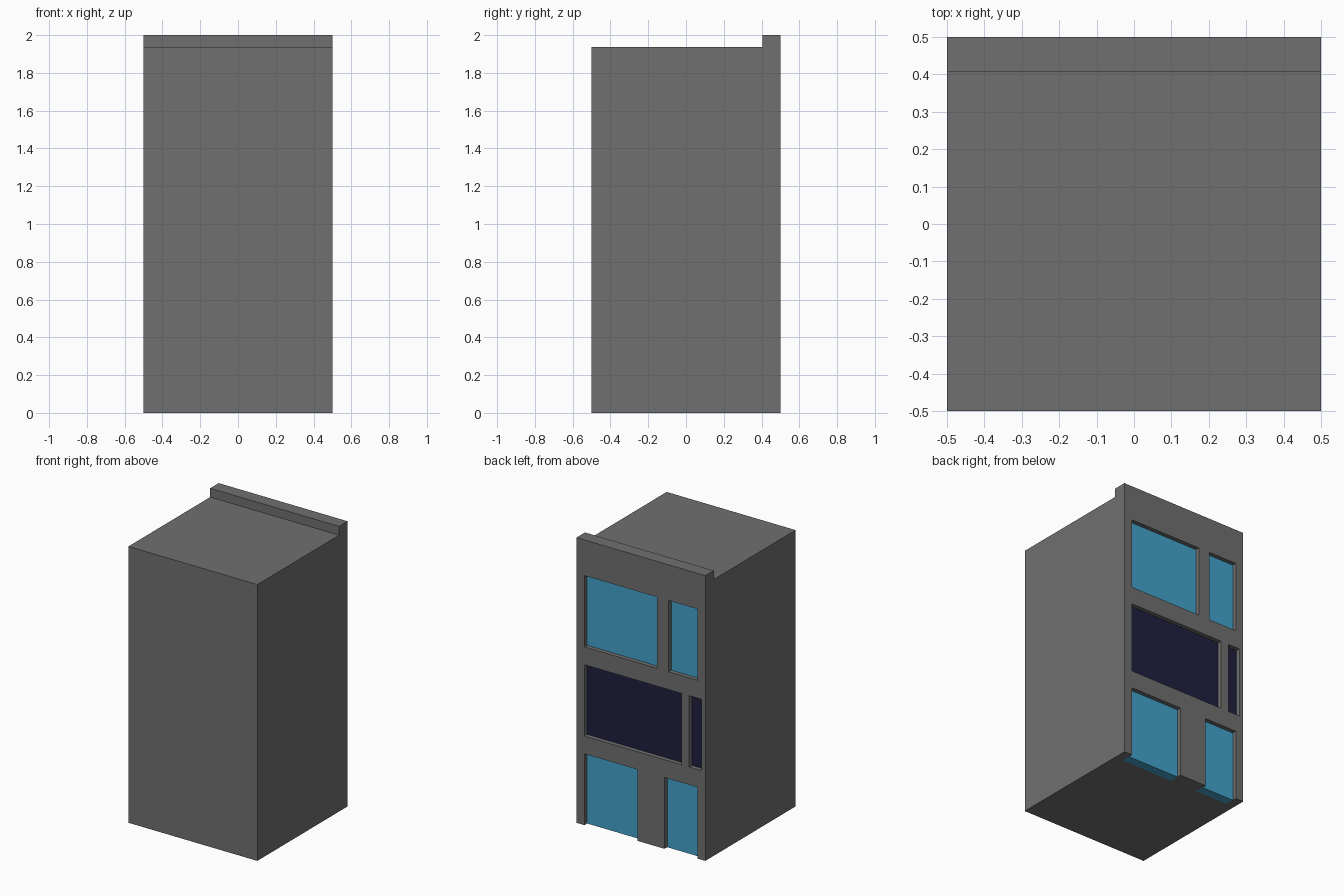
import bpy, bmesh

if "Cube" in bpy.data.objects:
    bpy.data.objects.remove(bpy.data.objects["Cube"])

def material(name, rgb):
    m = bpy.data.materials.new(name)
    m.diffuse_color = (*rgb, 1)
    m.use_nodes = True
    m.node_tree.nodes["Principled BSDF"].inputs["Base Color"].default_value = m.diffuse_color
    return m

GREY = material("concrete grey", (0.16, 0.16, 0.16))
BLUE = material("glass blue", (0.058, 0.366, 0.604))
NAVY = material("glass navy", (0.014, 0.014, 0.05))

def finish(name, bm, mat):
    bmesh.ops.recalc_face_normals(bm, faces=bm.faces)
    me = bpy.data.meshes.new(name)
    bm.to_mesh(me)
    bm.free()
    me.materials.append(mat)
    ob = bpy.data.objects.new(name, me)
    bpy.context.collection.objects.link(ob)
    return ob

def add_box(bm, x0, x1, y0, y1, z0, z1):
    vs = bmesh.ops.create_cube(bm, size=1)["verts"]
    for v in vs:
        v.co = (x1 if v.co.x > 0 else x0,
                y1 if v.co.y > 0 else y0,
                z1 if v.co.z > 0 else z0)

WALL = 0.406    # inner side of the back wall
PANE = 0.47     # outer side of the glass

# Building: side profile with the raised back parapet, extruded across x
bm = bmesh.new()
profile = [(-0.5, 0), (0.5, 0), (0.5, 2), (WALL, 2), (WALL, 1.938), (-0.5, 1.938)]
face = bm.faces.new([bm.verts.new((-0.5, y, z)) for y, z in profile])
side = bmesh.ops.extrude_face_region(bm, geom=[face])["geom"]
bmesh.ops.translate(bm, vec=(1, 0, 0),
                    verts=[g for g in side if isinstance(g, bmesh.types.BMVert)])
building = finish("building", bm, GREY)

# Openings on the back wall: name, x range, z range, glass colour
openings = [
    ("upper_window_wide",    -0.127, 0.438, 1.25, 1.75, BLUE),
    ("upper_window_narrow",  -0.438, -0.215, 1.25, 1.75, BLUE),
    ("middle_window_wide",   -0.314, 0.438, 0.625, 1.125, NAVY),
    ("middle_window_narrow", -0.469, -0.375, 0.625, 1.125, NAVY),
    ("ground_window_wide",    0.028, 0.438, 0.0, 0.5, BLUE),
    ("ground_door",          -0.438, -0.184, 0.0, 0.5, BLUE),
]

# Cut the openings; the ground floor ones run out through the base
bm = bmesh.new()
for _, x0, x1, z0, z1, _mat in openings:
    add_box(bm, x0, x1, WALL, 0.6, z0 if z0 > 0 else -0.1, z1)
cutter = finish("opening_cutter", bm, GREY)
cutter.hide_render = True
mod = building.modifiers.new("openings", 'BOOLEAN')
mod.operation = 'DIFFERENCE'
mod.solver = 'EXACT'
mod.object = cutter
bpy.context.view_layer.objects.active = building
bpy.ops.object.modifier_apply(modifier=mod.name)
bpy.data.objects.remove(cutter)

# Glass set back in each opening
for name, x0, x1, z0, z1, mat in openings:
    bm = bmesh.new()
    add_box(bm, x0, x1, WALL, PANE, z0, z1)
    finish(name, bm, mat)
